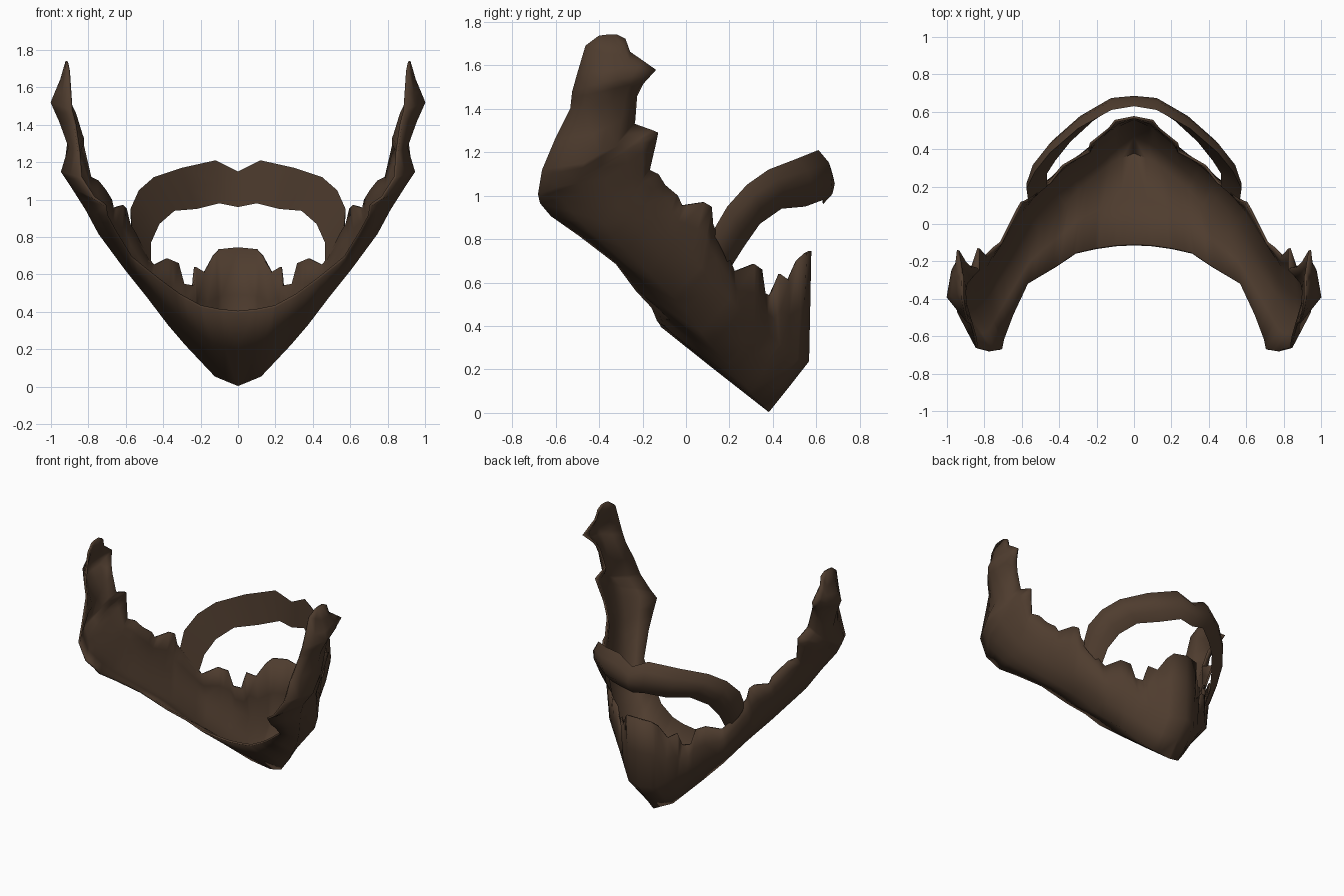
import bpy, math
from mathutils import Vector

hair = bpy.data.materials.new("dark_brown_hair")
hair.diffuse_color = (0.078, 0.046, 0.028, 1)


def at(line, s):
    """Point on a control line of (s, x, y, z) rows."""
    for a, b in zip(line, line[1:]):
        if s <= b[0]:
            t = (s - a[0]) / (b[0] - a[0])
            return Vector(a[1:]).lerp(Vector(b[1:]), t)
    return Vector(line[-1][1:])


def skin(name, rows, closed=False, thickness=0):
    """Join equal rows of points into a strip mesh and mirror it in x."""
    n = len(rows[0])
    verts = [p for row in rows for p in row]
    faces = []
    for i in range(len(rows) - 1):
        for j in range(n if closed else n - 1):
            k = (j + 1) % n
            faces.append((i * n + j, i * n + k, (i + 1) * n + k, (i + 1) * n + j))
    mesh = bpy.data.meshes.new(name)
    mesh.from_pydata(verts, [], faces)
    mesh.materials.append(hair)
    ob = bpy.data.objects.new(name, mesh)
    bpy.context.collection.objects.link(ob)
    bpy.ops.object.select_all(action='DESELECT')
    bpy.context.view_layer.objects.active = ob
    ob.select_set(True)
    bpy.ops.object.shade_smooth_by_angle(angle=math.radians(85))
    mirror = ob.modifiers.new("mirror", 'MIRROR')
    mirror.merge_threshold = 0.002
    if thickness:
        solid = ob.modifiers.new("thickness", 'SOLIDIFY')
        solid.thickness = thickness
        solid.offset = 0
    return ob


# Jagged upper edge, from chin centre to sideburn tip
top_edge = [
    (0, 0, .57, .745), (.8, .10, .55, .735), (1.1, .13, .51, .70),
    (1.5, .18, .47, .61), (1.9, .23, .43, .64), (2.1, .24, .385, .54),
    (2.5, .29, .36, .55), (2.7, .32, .345, .66), (3.2, .38, .31, .685),
    (3.8, .45, .22, .65), (4.3, .49, .20, .70), (5, .55, .14, .82),
    (5.4, .58, .12, .87), (5.6, .60, .115, .95), (6, .62, .08, .97),
    (6.7, .67, -.02, .955), (6.9, .68, -.04, 1.0), (7.5, .71, -.10, 1.05),
    (8, .75, -.13, 1.10), (8.4, .79, -.17, 1.12), (10, .83, -.13, 1.29),
    (10.8, .83, -.24, 1.33), (12, .87, -.23, 1.46), (13, .90, -.20, 1.52),
    (13.6, .94, -.14, 1.58), (14.4, .92, -.26, 1.66), (15, .915, -.28, 1.72),
    (16, .915, -.32, 1.74)]
# Cheek line below the edge
cheek = [
    (0, 0, .56, .24), (1, .10, .52, .24), (2.5, .27, .38, .36),
    (4, .46, .23, .49), (5.5, .59, .08, .66), (7, .70, -.09, .85),
    (8.5, .80, -.24, 1.02), (10, .88, -.28, 1.20), (11, .90, -.32, 1.24),
    (13, .92, -.28, 1.46), (14, .97, -.25, 1.55), (16, .915, -.34, 1.74)]
# Widest line along the jaw
jaw = [
    (0, 0, .38, .01), (1.5, .12, .33, .06), (3, .28, .20, .23),
    (4, .37, .10, .335), (5, .48, 0, .48), (6.5, .60, -.15, .63),
    (8, .74, -.34, .82), (9, .81, -.43, .95), (10, .88, -.50, 1.06),
    (11, .94, -.47, 1.15), (12, .90, -.43, 1.28), (13, .95, -.40, 1.42),
    (14, .995, -.39, 1.52), (15, .94, -.37, 1.65), (16, .915, -.36, 1.74)]
# Rear edge, from throat to sideburn
neck_edge = [
    (0, 0, -.11, .40), (1, .10, -.115, .41), (2, .20, -.13, .43),
    (3, .31, -.155, .49), (4, .42, -.23, .57), (6, .57, -.32, .69),
    (7.5, .65, -.49, .82), (9, .70, -.62, .91), (9.6, .71, -.67, .97),
    (10.2, .77, -.68, 1.01), (11, .84, -.66, 1.12), (12, .85, -.60, 1.26),
    (13, .87, -.53, 1.40), (14, .89, -.52, 1.48), (15, .905, -.46, 1.69),
    (16, .915, -.40, 1.735)]

stations = sorted({r[0] for line in (top_edge, cheek, jaw, neck_edge) for r in line})
rows = []
for s in stations:
    t, c, j, n = (at(line, s) for line in (top_edge, cheek, jaw, neck_edge))
    rows.append([t, t.lerp(c, .5), c, c.lerp(j, .5), j, j.lerp(n, .5), n])
skin("beard", rows, thickness=0.014)

# Moustache: arched band given by its upper and lower edges
band = [
    ((0, .63, 1.15), (0, .63, .96)), ((.12, .61, 1.21), (.10, .63, .98)),
    ((.30, .51, 1.17), (.22, .55, .95)), ((.45, .38, 1.12), (.34, .44, .94)),
    ((.53, .28, 1.05), (.42, .34, .87)), ((.575, .19, .95), (.465, .27, .77)),
    ((.565, .12, .83), (.465, .20, .66))]
rows = []
for i, (u, l) in enumerate(band):
    u, l = Vector(u), Vector(l)
    mid = (u + l) / 2
    out = Vector((mid.x, mid.y * .8, 0)).normalized()
    bulge = .055 if i < 5 else .035
    rows.append([u, u.lerp(l, .25) + out * bulge * .8, mid + out * bulge,
                 u.lerp(l, .75) + out * bulge * .8, l, mid])
skin("moustache", rows, closed=True)
